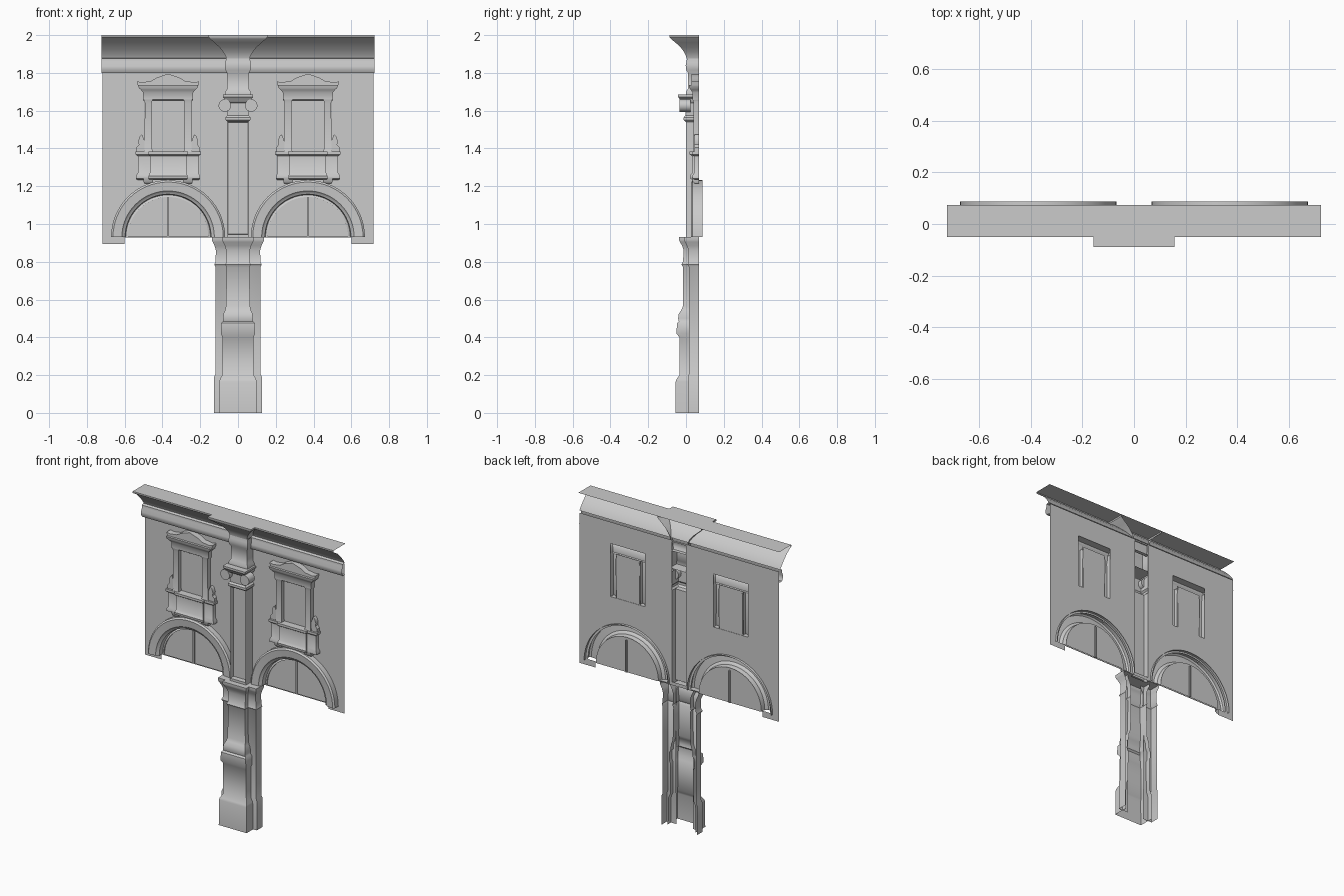
import bpy, bmesh
from math import sin, cos, pi, radians

cube = bpy.data.objects.get("Cube")
if cube:
    bpy.data.objects.remove(cube)

stone = bpy.data.materials.new("grey_stone")
stone.use_nodes = True
stone.diffuse_color = (0.6, 0.6, 0.6, 1)
stone.node_tree.nodes["Principled BSDF"].inputs["Base Color"].default_value = (0.6, 0.6, 0.6, 1)

BACK = 0.07      # plane of the wall
SPRING = 0.93    # height where the arches start
BAY = 0.37       # distance of each bay from the middle
made = []


def finish(name, bm):
    mesh = bpy.data.meshes.new(name)
    bm.normal_update()
    bm.to_mesh(mesh)
    bm.free()
    mesh.materials.append(stone)
    ob = bpy.data.objects.new(name, mesh)
    bpy.context.collection.objects.link(ob)
    made.append(ob)
    return ob


def skin(name, rows, panel=None):
    """Open surface through rows of points; panel = (row, column, border, depth)."""
    bm = bmesh.new()
    grid = [[bm.verts.new(p) for p in row] for row in rows]
    faces = {}
    for i in range(len(grid) - 1):
        for j in range(len(grid[0]) - 1):
            faces[i, j] = bm.faces.new((grid[i][j], grid[i + 1][j], grid[i + 1][j + 1], grid[i][j + 1]))
    if panel:
        row, col, border, depth = panel
        bmesh.ops.inset_region(bm, faces=[faces[row, col]], thickness=border)
        bmesh.ops.inset_region(bm, faces=[faces[row, col]], thickness=0.003, depth=-depth)
    return finish(name, bm)


def moulding(name, rows, x=0, back=BACK, top=False, panel=None):
    """Three-sided shell, open behind, from rows of (z, half width, front y)."""
    if top:
        rows = rows + [(rows[-1][0], rows[-1][1], back - 0.001)]
    pts = [[(x + w, back, z), (x + w, y, z), (x - w, y, z), (x - w, back, z)] for z, w, y in rows]
    return skin(name, pts, panel)


def prism(name, outline, front, back=BACK):
    """Front face of an x-z outline with sides running to the back."""
    bm = bmesh.new()
    f = [bm.verts.new((x, front, z)) for x, z in outline]
    b = [bm.verts.new((x, back, z)) for x, z in outline]
    bm.faces.new(f)
    for i in range(len(f)):
        j = (i + 1) % len(f)
        bm.faces.new((f[i], b[i], b[j], f[j]))
    bmesh.ops.recalc_face_normals(bm, faces=bm.faces)
    return finish(name, bm)


def sheet(name, loops, y):
    """Flat sheet facing the front; the first loop is the outline, the rest are holes."""
    bm = bmesh.new()
    for loop in loops:
        vs = [bm.verts.new((x, y, z)) for x, z in loop]
        for i, v in enumerate(vs):
            bm.edges.new((v, vs[i - 1]))
    bmesh.ops.triangle_fill(bm, edges=bm.edges[:], use_beauty=True, normal=(0, -1, 0))
    bm.normal_update()
    for f in bm.faces:
        if f.normal.y > 0:
            f.normal_flip()
    return finish(name, bm)


def rect(x, w, z0, z1):
    return [(x - w, z0), (x + w, z0), (x + w, z1), (x - w, z1)]


def arc(x, r, z=SPRING, n=32):
    return [(x + r * cos(pi * i / n), z + r * sin(pi * i / n)) for i in range(n + 1)]


# Wall with openings behind the arches, windows and middle pilaster
outline = [(-0.717, 0.895), (-0.6, 0.895), (-0.6, 0.928), (0.6, 0.928),
           (0.6, 0.895), (0.717, 0.895), (0.717, 1.87), (-0.717, 1.87)]
holes = [rect(0, 0.05, 0.95, 1.86)]
for x in (-BAY, BAY):
    holes += [arc(x, 0.285, 0.935), rect(x, 0.125, 1.385, 1.73)]
sheet("wall", [outline] + holes, BACK)

# Cornice: lower moulding, sloping crown and thin top
profile = [(0.07, 1.8), (0.045, 1.8), (0.037, 1.815), (0.035, 1.835), (0.045, 1.86), (0.045, 1.875),
           (0.062, 1.88), (0.058, 1.89), (0.03, 1.925), (-0.01, 1.965), (-0.05, 1.99), (-0.05, 2), (0.074, 2)]
skin("cornice", [[(0.722, y, z), (-0.722, y, z)] for y, z in profile])

for side, x in (("right", -BAY), ("left", BAY)):
    # Arch
    section = [(0.302, 0.087), (0.302, 0.035), (0.292, 0.027), (0.245, 0.032), (0.236, 0.042),
               (0.228, 0.045), (0.224, 0.075), (0.213, 0.07), (0.213, 0.078)]
    arcs = [arc(x, r) for r, y in section]
    skin(side + "_arch", [[(px, y, pz) for px, pz in reversed(a)] for a, (r, y) in zip(arcs, section)][::-1])
    sheet(side + "_lunette", [arc(x, 0.224)], 0.078)
    prism(side + "_lunette_bar", rect(x, 0.005, SPRING, 1.14), 0.068, 0.084)

    # Window pane and jambs
    sheet(side + "_pane", [rect(x, 0.088, 1.38, 1.67)], 0.066)
    for s in (-1, 1):
        moulding(side + "_jamb", [(1.38, 0.023, 0.035), (1.4, 0.02, 0.04), (1.64, 0.018, 0.04), (1.66, 0.023, 0.035)],
                 x + s * 0.105)
        scroll = [(0.125, 1.38), (0.168, 1.38), (0.168, 1.405), (0.155, 1.42), (0.158, 1.44),
                  (0.15, 1.465), (0.138, 1.475), (0.125, 1.44)]
        prism(side + "_scroll", [(x + s * px, pz) for px, pz in scroll], 0.045)
        moulding(side + "_bracket", [(1.215, 0.02, 0.045), (1.225, 0.025, 0.035), (1.245, 0.025, 0.032)],
                 x + s * 0.105)

    # Lintel and curved pediment
    moulding(side + "_lintel", [(1.655, 0.13, 0.042), (1.66, 0.132, 0.035), (1.695, 0.132, 0.035), (1.71, 0.143, 0.025),
                                (1.72, 0.155, 0.018), (1.735, 0.16, 0.015)], x, top=True)
    half = [(0.16, 1.733), (0.165, 1.755), (0.14, 1.75), (0.09, 1.757), (0.06, 1.775), (0.025, 1.787)]
    prism(side + "_pediment", [(x + px, pz) for px, pz in half] + [(x, 1.795)]
          + [(x - px, pz) for px, pz in reversed(half)], 0.03)

    # Balcony with a projecting middle
    plan = [(0.165, 0), (0.165, 0.035), (0.1, 0.035), (0.1, 0.048), (0.055, 0.048)]
    plan = plan + [(-px, d) for px, d in reversed(plan)]
    levels = [(1.232, 0.97, 0.6), (1.24, 1.03, 1), (1.255, 1.03, 1.05), (1.27, 0.97, 0.8), (1.36, 0.97, 0.8),
              (1.368, 1.05, 1.05), (1.383, 1.05, 1.05), (1.384, 1.05, 0.02)]
    skin(side + "_balcony", [[(x + px * k, BACK - d * t, z) for px, d in plan] for z, k, t in levels])

# Upper pilaster: foot, panelled shaft, capital, frieze block and flared crown
moulding("upper_shaft", [(0.93, 0.058, 0.0), (0.945, 0.055, 0.0), (1.54, 0.055, 0.0), (1.55, 0.065, -0.012),
                         (1.565, 0.065, -0.012), (1.575, 0.055, -0.003), (1.66, 0.06, -0.005)], panel=(1, 1, 0.014, 0.03))
moulding("capital_top", [(1.64, 0.06, -0.015), (1.65, 0.07, -0.03), (1.665, 0.072, -0.035),
                         (1.672, 0.08, -0.042), (1.685, 0.08, -0.042)], top=True)
moulding("frieze_block", [(1.685, 0.068, 0.0), (1.7, 0.068, 0.0), (1.715, 0.058, 0.01), (1.8, 0.058, 0.01),
                          (1.815, 0.066, 0.002), (1.84, 0.07, -0.002), (1.855, 0.066, 0.002), (1.875, 0.064, 0.005)])
moulding("crown", [(1.875, 0.062, 0.003), (1.89, 0.066, 0.0), (1.91, 0.078, -0.01), (1.935, 0.098, -0.028),
                   (1.96, 0.125, -0.055), (1.98, 0.147, -0.08), (1.99, 0.156, -0.088), (2, 0.156, -0.088)], top=True)
for s in (-1, 1):
    # Round scrolls of the capital
    bm = bmesh.new()
    bmesh.ops.create_cone(bm, cap_ends=True, segments=20, radius1=0.033, radius2=0.033, depth=0.06)
    volute = finish("capital_scroll", bm)
    volute.rotation_euler.x = pi / 2
    volute.location = (s * 0.07, -0.005, 1.627)

    # Lower pier: a side and front strip on each side of the lower pilaster
    pier = [(0, 0.127, 0.012), (0.19, 0.127, 0.012), (0.205, 0.12, 0.015), (0.775, 0.12, 0.015),
            (0.785, 0.126, 0.008), (0.8, 0.119, 0.014), (0.86, 0.117, 0.014), (0.885, 0.124, 0.004),
            (0.905, 0.134, -0.006), (0.915, 0.138, -0.01), (0.93, 0.138, -0.01), (0.931, 0.138, 0.069)]
    rows = [[(s * w, BACK, z), (s * w, y, z), (s * 0.06, y, z)][::s] for z, w, y in pier]
    skin("pier_side", rows)

# Lower pilaster: plinth, die, base mouldings, shaft and capital
moulding("lower_pilaster", [
    (0, 0.1, -0.055), (0.165, 0.098, -0.055), (0.178, 0.096, -0.05), (0.2, 0.084, -0.035),
    (0.4, 0.082, -0.035), (0.42, 0.091, -0.05), (0.475, 0.089, -0.048), (0.485, 0.08, -0.038),
    (0.5, 0.079, -0.042), (0.525, 0.077, -0.038), (0.545, 0.068, -0.025), (0.565, 0.064, -0.016),
    (0.77, 0.06, -0.015), (0.785, 0.067, -0.024), (0.8, 0.062, -0.016), (0.86, 0.062, -0.012),
    (0.885, 0.07, -0.02), (0.905, 0.08, -0.032), (0.915, 0.085, -0.037), (0.93, 0.085, -0.037)],
    back=0.045, top=True)

# Smooth the curved surfaces, keep the edges sharp
bpy.ops.object.select_all(action='DESELECT')
for ob in made:
    ob.select_set(True)
bpy.context.view_layer.objects.active = made[0]
bpy.ops.object.shade_smooth_by_angle(angle=radians(40))
